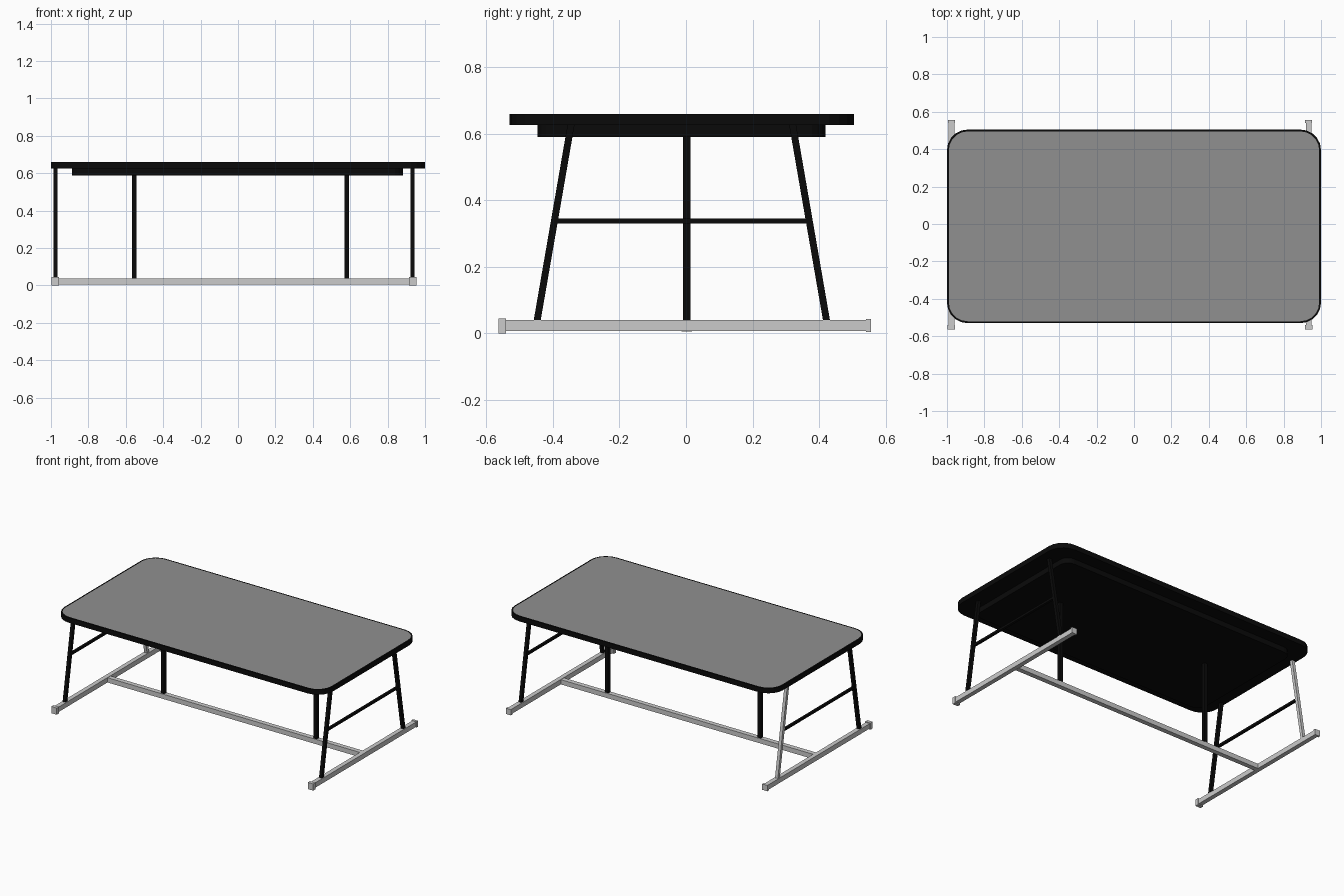
import bpy, bmesh, math
from mathutils import Vector

cube = bpy.data.objects.get("Cube")
if cube:
    bpy.data.objects.remove(cube)


def material(name, value):
    mat = bpy.data.materials.new(name)
    mat.use_nodes = True
    colour = (value, value, value, 1)
    mat.diffuse_color = colour
    mat.node_tree.nodes["Principled BSDF"].inputs["Base Color"].default_value = colour
    return mat


BLACK = material("black", 0.003)
GREY = material("table grey", 0.28)
LIGHT = material("light metal", 0.6)


def finish(name, bm, *mats):
    bmesh.ops.recalc_face_normals(bm, faces=bm.faces)
    mesh = bpy.data.meshes.new(name)
    bm.to_mesh(mesh)
    bm.free()
    for mat in mats:
        mesh.materials.append(mat)
    obj = bpy.data.objects.new(name, mesh)
    bpy.context.collection.objects.link(obj)
    return obj


def box(name, low, high, mat):
    """Box between two opposite corners."""
    bm = bmesh.new()
    bmesh.ops.create_cube(bm, size=1)
    low, high = Vector(low), Vector(high)
    for v in bm.verts:
        v.co = (low + high) / 2 + v.co * (high - low)
    return finish(name, bm, mat)


def leg(name, bottom, top, width, mat):
    """Square tube with level ends, slanted from bottom to top."""
    bm = bmesh.new()
    bmesh.ops.create_cube(bm, size=1)
    for v in bm.verts:
        end = Vector(top if v.co.z > 0 else bottom)
        v.co = end + Vector((v.co.x * width, v.co.y * width, 0))
    return finish(name, bm, mat)


def slab(name, x0, x1, y0, y1, z0, z1, radius, inset=0):
    """Rounded rectangular plate, optionally with a grey inset top."""
    bm = bmesh.new()
    corners = [(x1 - radius, y1 - radius), (x0 + radius, y1 - radius),
               (x0 + radius, y0 + radius), (x1 - radius, y0 + radius)]
    steps = 5
    ring = []
    for quarter, (cx, cy) in enumerate(corners):
        for i in range(steps + 1):
            a = math.pi / 2 * (quarter + i / steps)
            ring.append(bm.verts.new((cx + radius * math.cos(a),
                                      cy + radius * math.sin(a), z0)))
    base = bm.faces.new(ring)
    ext = bmesh.ops.extrude_face_region(bm, geom=[base], use_keep_orig=True)["geom"]
    bmesh.ops.translate(bm, vec=(0, 0, z1 - z0),
                        verts=[g for g in ext if isinstance(g, bmesh.types.BMVert)])
    bmesh.ops.recalc_face_normals(bm, faces=bm.faces)
    if inset:
        top = max(bm.faces, key=lambda f: f.calc_center_median().z)
        bmesh.ops.inset_region(bm, faces=[top], thickness=inset)
        top.material_index = 1
    return finish(name, bm, BLACK, GREY)


# Table top and the thinner support panel beneath it
slab("table_top", -1, 1, -0.53, 0.505, 0.625, 0.659, 0.11, 0.01)
slab("support_panel", -0.888, 0.882, -0.446, 0.419, 0.589, 0.625, 0.06)

# End frames: foot rail with caps, two slanted legs and a cross bar
for side, x in (("right", -0.976), ("left", 0.934)):
    box(f"{side}_foot_rail", (x - 0.015, -0.545, 0.007), (x + 0.015, 0.545, 0.04), LIGHT)
    box(f"{side}_front_cap", (x - 0.02, -0.563, 0), (x + 0.02, -0.54, 0.045), LIGHT)
    box(f"{side}_back_cap", (x - 0.019, 0.54, 0.004), (x + 0.019, 0.556, 0.043), LIGHT)
    leg(f"{side}_front_leg", (x, -0.447, 0.038), (x, -0.345, 0.627), 0.021, BLACK)
    leg(f"{side}_back_leg", (x, 0.422, 0.038), (x, 0.32, 0.627), 0.021,
        LIGHT if side == "right" else BLACK)
    box(f"{side}_cross_bar", (x - 0.008, -0.396, 0.33), (x + 0.008, 0.371, 0.345), BLACK)

# Long floor rail and the two upright posts standing on it
box("long_rail", (-0.965, -0.014, 0.006), (0.922, 0.018, 0.038), LIGHT)
for side, x in (("right", -0.555), ("left", 0.582)):
    leg(f"{side}_post", (x, 0.002, 0.036), (x, 0.002, 0.592), 0.023, BLACK)
